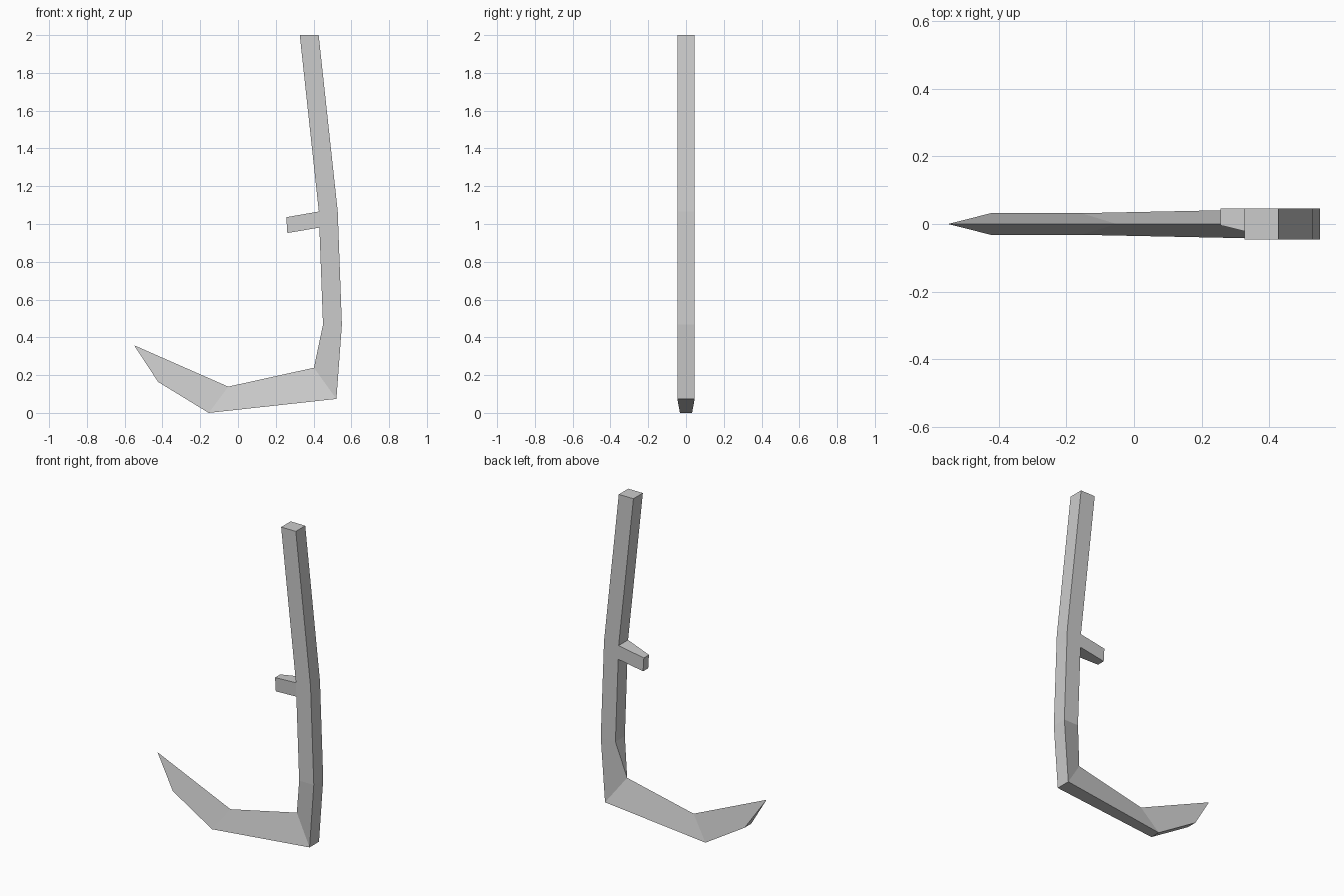
import bpy
import bmesh

if "Cube" in bpy.data.objects:
    bpy.data.objects.remove(bpy.data.objects["Cube"])


def loft(stations):
    """Skin four-sided sections: (outer x, z), (inner x, z), outer and inner half widths."""
    bm = bmesh.new()
    rings, bands = [], []
    for (ox, oz), (ix, iz), ow, iw in stations:
        pts = [(ox, -ow, oz), (ox, ow, oz), (ix, iw, iz), (ix, -iw, iz)]
        rings.append([bm.verts.new(p) for p in pts])
    for a, b in zip(rings, rings[1:]):
        bands.append([bm.faces.new((a[i], a[(i + 1) % 4], b[(i + 1) % 4], b[i]))
                      for i in range(4)])
    return bm, rings, bands


def finish(bm, name):
    bmesh.ops.remove_doubles(bm, verts=bm.verts, dist=0.0005)
    bmesh.ops.recalc_face_normals(bm, faces=bm.faces)
    mesh = bpy.data.meshes.new(name)
    bm.to_mesh(mesh)
    bm.free()
    obj = bpy.data.objects.new(name, mesh)
    bpy.context.collection.objects.link(obj)
    return obj


W = 0.046
heel = ((0.521, 0.074), (0.402, 0.239), W, 0)

# Bent square shaft, pinched to the blade edge at the heel
bm, rings, bands = loft([
    ((0.427, 2.0), (0.327, 2.0), W, W),
    ((0.528, 1.066), (0.428, 1.066), W, W),
    ((0.531, 0.981), (0.431, 0.981), W, W),
    ((0.55, 0.467), (0.45, 0.467), W, W),
    heel,
])
bm.faces.new(rings[0])

# Grip peg pulled out of the shaft's inner side, narrowing on the front
peg = bmesh.ops.extrude_discrete_faces(bm, faces=[bands[1][2]])["faces"][0]
for v in peg.verts:
    v.co.x, v.co.z = (0.256, 1.036) if v.co.z > 1.02 else (0.261, 0.952)
    if v.co.y < 0:
        v.co.y = -0.004
finish(bm, "shaft_and_grip")

# Curved blade: thick back, sharp inner edge, pointed tip
B = 0.032
bm, rings, bands = loft([
    heel,
    ((-0.155, 0.0), (-0.052, 0.139), B, 0),
    ((-0.423, 0.164), (-0.55, 0.358), B, 0),
])
bm.faces.new(rings[-1])
finish(bm, "blade")
